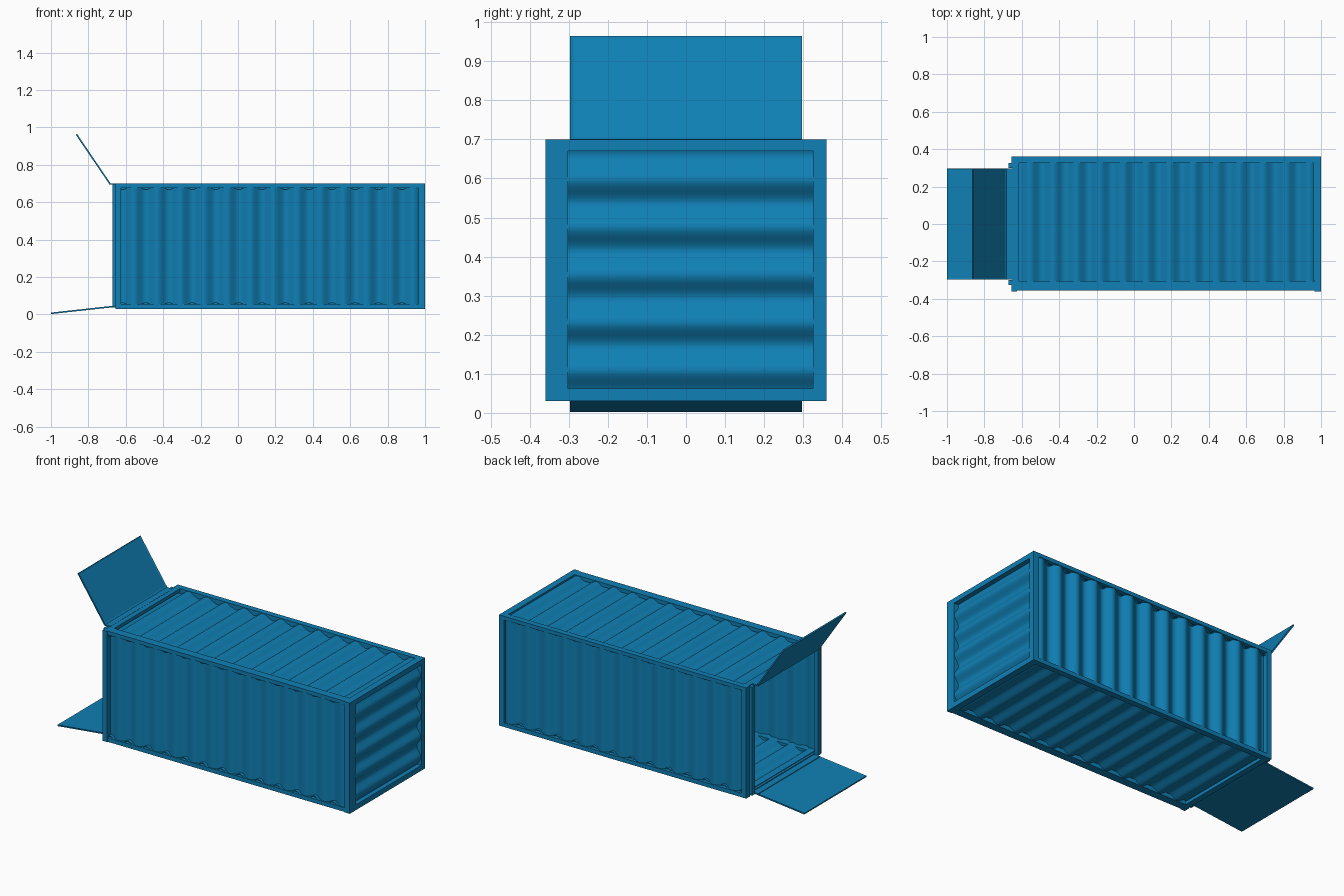
import bpy, bmesh, math
from mathutils import Vector

if "Cube" in bpy.data.objects:
    bpy.data.objects.remove(bpy.data.objects["Cube"])

blue = bpy.data.materials.new("container blue")
blue.diffuse_color = (0.005, 0.215, 0.46, 1)
blue.use_nodes = True
blue.node_tree.nodes["Principled BSDF"].inputs["Base Color"].default_value = blue.diffuse_color


def finish(name, bm):
    bmesh.ops.recalc_face_normals(bm, faces=bm.faces)
    me = bpy.data.meshes.new(name)
    bm.to_mesh(me)
    bm.free()
    me.materials.append(blue)
    ob = bpy.data.objects.new(name, me)
    bpy.context.collection.objects.link(ob)
    return ob


def box(name, x0, x1, y0, y1, z0, z1):
    bm = bmesh.new()
    bmesh.ops.create_cube(bm, size=1)
    for v in bm.verts:
        v.co = Vector((x0 + (v.co.x + .5) * (x1 - x0),
                       y0 + (v.co.y + .5) * (y1 - y0),
                       z0 + (v.co.z + .5) * (z1 - z0)))
    return finish(name, bm)


def wave(name, origin, along, across, normal, period, crest, depth=.017, amp=.014):
    """Thin corrugated sheet; normal points outward, origin lies on the outer plane."""
    o, a, c, n = map(Vector, (origin, along, across, normal))
    length = a.length
    steps = round(length / period * 16)
    bm = bmesh.new()
    rows = []
    for t in (0, .004):
        row = []
        for i in range(steps + 1):
            s = length * i / steps
            h = -depth + amp * math.cos(2 * math.pi * (s - crest) / period) - t
            p = o + a * (s / length) + n * h
            row.append((bm.verts.new(p), bm.verts.new(p + c)))
        rows.append(row)
    for row in rows:
        for (p, q), (r, s) in zip(row, row[1:]):
            bm.faces.new((p, r, s, q))
    outer, inner = rows
    for k in (0, 1):
        for i in range(steps):
            bm.faces.new((outer[i][k], outer[i + 1][k], inner[i + 1][k], inner[i][k]))
    for i in (0, -1):
        bm.faces.new((*outer[i], *reversed(inner[i])))
    ob = finish(name, bm)
    bpy.context.view_layer.objects.active = ob
    ob.select_set(True)
    bpy.ops.object.shade_smooth_by_angle(angle=math.radians(40))
    ob.select_set(False)


def flap(name, hinge, tip, y0, y1, thick=.008):
    """Sloping door leaf with a shallow rim on its inner face."""
    a, b = Vector((hinge[0], 0, hinge[1])), Vector((tip[0], 0, tip[1]))
    d = b - a
    n = Vector((-d.z, 0, d.x)).normalized() * thick
    if n.z < 0:
        n = -n
    bm = bmesh.new()
    vs = [bm.verts.new(p + Vector((0, y, 0)) + o)
          for o in (-n / 2, n / 2) for p, y in ((a, y0), (b, y0), (b, y1), (a, y1))]
    bm.faces.new(vs[:4])
    top = bm.faces.new(vs[4:])
    for i in range(4):
        j = (i + 1) % 4
        bm.faces.new((vs[i], vs[j], vs[4 + j], vs[4 + i]))
    bmesh.ops.recalc_face_normals(bm, faces=bm.faces)
    bmesh.ops.inset_individual(bm, faces=[top], thickness=.012, depth=-.003)
    finish(name, bm)


X0, X1, Y, Z0, Z1 = -.65, .995, .355, .03, .70
P = .1245

# long rails at the four edges
for nz, z0, z1 in (("bottom", Z0, Z0 + .025), ("top", Z1 - .023, Z1)):
    box(nz + "_front_rail", X0, X1, -Y, -.305, z0, z1)
    box(nz + "_back_rail", X0, X1, .325, .36, z0, z1)

# closed end frame
box("end_front_post", .965, 1, -.36, -.302, Z0, Z1)
box("end_back_post", .965, 1, .325, .36, Z0, Z1)
box("end_bottom_beam", .96, 1, -.302, .325, Z0, .062)
box("end_top_beam", .96, 1, -.302, .325, .67, Z1)

# doorway frame: corner posts, cross beams and slim jambs
for side, s in (("front", -1), ("back", 1)):
    y0, y1 = sorted((s * .325, s * .36))
    box(side + "_door_post", -.655, -.625, y0, y1, Z0, Z1)
    y0, y1 = sorted((s * .300, s * .327))
    box(side + "_door_jamb", -.672, -.65, y0, y1, .04, Z1 - .005)
box("door_sill", X0, -.615, -.325, .325, Z0, .05)
box("door_header", X0, -.615, -.325, .325, .68, Z1)

# corrugated sheets
L = (X1 - .02 - X0 - .01, 0, 0)
xs, crest = X0 + .01, .084
wave("front_wall", (xs, -Y, Z0 + .01), L, (0, 0, .655), (0, -1, 0), P, crest)
wave("back_wall", (xs, .36, Z0 + .01), L, (0, 0, .655), (0, 1, 0), P, crest)
wave("roof", (xs, -.345, Z1), L, (0, .69, 0), (0, 0, 1), P, crest)
wave("floor", (xs, -.345, Z0), L, (0, .69, 0), (0, 0, -1), P, crest)
wave("end_wall", (1, -.34, .04), (0, 0, .65), (0, .68, 0), (1, 0, 0), .122, .07)

# opened door leaves with their hinge strips
flap("upper_door", (-.685, .699), (-.864, .963), -.297, .297)
flap("lower_door", (-.67, .042), (-1, .006), -.297, .297)
box("upper_hinge", -.69, -.645, -.297, .297, .694, .701)
box("lower_hinge", -.69, -.645, -.297, .297, .037, .045)
